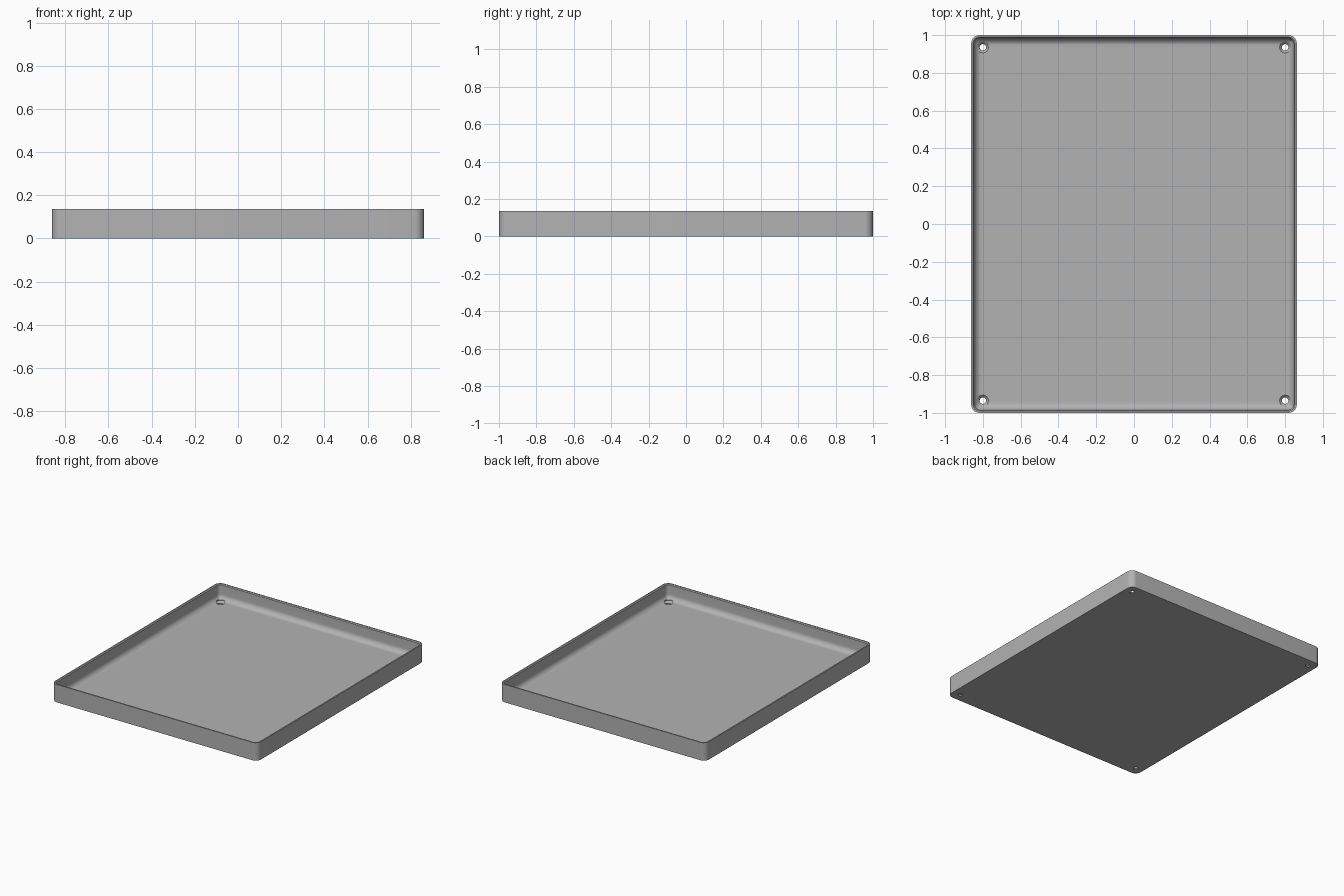
import bpy, bmesh
from math import cos, sin, pi, radians

if "Cube" in bpy.data.objects:
    bpy.data.objects.remove(bpy.data.objects["Cube"])

HALF_X, HALF_Y, HEIGHT = 0.862, 1.0, 0.135
CORNER, WALL, FLOOR, FILLET = 0.045, 0.016, 0.02, 0.04
HOLE_X, HOLE_Y = 0.80, 0.935

grey = bpy.data.materials.new("grey plastic")
grey.use_nodes = True
colour = (0.45, 0.45, 0.45, 1)
grey.diffuse_color = colour
grey.node_tree.nodes["Principled BSDF"].inputs["Base Color"].default_value = colour


def make_object(name, bm):
    bmesh.ops.recalc_face_normals(bm, faces=bm.faces)
    mesh = bpy.data.meshes.new(name)
    bm.to_mesh(mesh)
    bm.free()
    mesh.materials.append(grey)
    obj = bpy.data.objects.new(name, mesh)
    bpy.context.collection.objects.link(obj)
    return obj


def rounded_ring(bm, inset, z, steps=8):
    r = max(CORNER - inset, 0.006)
    ring = []
    for k, (sx, sy) in enumerate([(1, 1), (-1, 1), (-1, -1), (1, -1)]):
        cx, cy = sx * (HALF_X - inset - r), sy * (HALF_Y - inset - r)
        for i in range(steps + 1):
            a = (k + i / steps) * pi / 2
            ring.append(bm.verts.new((cx + r * cos(a), cy + r * sin(a), z)))
    return ring


def loft(bm, rings):
    for a, b in zip(rings, rings[1:]):
        n = len(a)
        for i in range(n):
            j = (i + 1) % n
            bm.faces.new((a[i], a[j], b[j], b[i]))
    bm.faces.new(rings[0])
    bm.faces.new(rings[-1])


def turned(bm, x, y, profile, sides=32):
    rings = [[bm.verts.new((x + r * cos(2 * pi * i / sides), y + r * sin(2 * pi * i / sides), z))
              for i in range(sides)] for r, z in profile]
    loft(bm, rings)


# Tray: outer wall, thin rim with a small inner chamfer, filleted floor
bm = bmesh.new()
profile = [(0, 0), (0, HEIGHT), (0.010, HEIGHT), (WALL, HEIGHT - 0.006)]
for i in range(9):
    a = i / 8 * pi / 2
    profile.append((WALL + FILLET * (1 - cos(a)), FLOOR + FILLET * (1 - sin(a))))
loft(bm, [rounded_ring(bm, inset, z) for inset, z in profile])
tray = make_object("tray", bm)

# Countersunk screw holes in the four corners
bm = bmesh.new()
for sx in (-1, 1):
    for sy in (-1, 1):
        turned(bm, sx * HOLE_X, sy * HOLE_Y,
               [(0.017, -0.02), (0.017, 0.008), (0.032, FLOOR + 0.003), (0.032, 0.08)])
cutter = make_object("screw_hole_cutter", bm)
cutter.hide_render = True

cut = tray.modifiers.new("screw holes", "BOOLEAN")
cut.operation, cut.solver, cut.object = "DIFFERENCE", "EXACT", cutter
bpy.context.view_layer.objects.active = tray
tray.select_set(True)
bpy.ops.object.modifier_apply(modifier=cut.name)
bpy.data.objects.remove(cutter)
bpy.ops.object.shade_smooth_by_angle(angle=radians(30))
